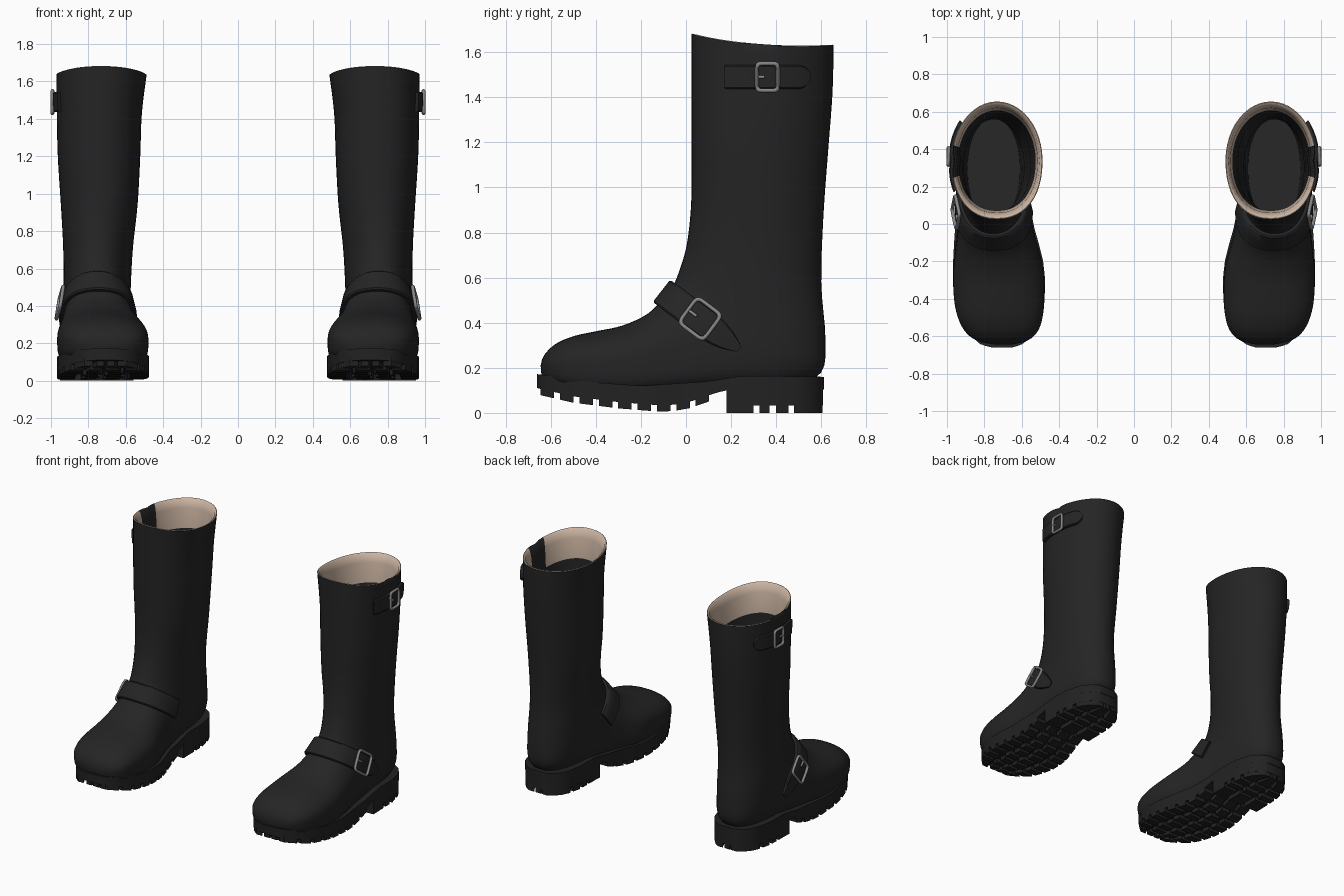
import bpy, bmesh, math
from mathutils import Vector
from mathutils.bvhtree import BVHTree

if "Cube" in bpy.data.objects:
    bpy.data.objects.remove(bpy.data.objects["Cube"])


def material(name, rgb, rough=0.6):
    m = bpy.data.materials.new(name)
    m.use_nodes = True
    m.diffuse_color = (*rgb, 1)
    node = m.node_tree.nodes["Principled BSDF"]
    node.inputs["Base Color"].default_value = (*rgb, 1)
    node.inputs["Roughness"].default_value = rough
    return m


leather = material("black leather", (0.018, 0.018, 0.018))
rubber = material("black rubber", (0.016, 0.016, 0.016))
lining = material("tan lining", (0.60, 0.46, 0.36))
steel = material("grey steel", (0.24, 0.24, 0.24))


def loft(bm, rings, closed=False):
    """Skin a list of equal rings; open lofts get end caps."""
    rows = [[bm.verts.new(p) for p in ring] for ring in rings]
    n = len(rows[0])
    pairs = list(zip(rows, rows[1:])) + ([(rows[-1], rows[0])] if closed else [])
    sides = [[bm.faces.new((a[i], a[(i + 1) % n], b[(i + 1) % n], b[i]))
              for i in range(n)] for a, b in pairs]
    if not closed:
        bm.faces.new(rows[0])
        bm.faces.new(rows[-1])
    return sides


def finish(bm, name, *mats, angle=40):
    """Turn a bmesh into an object mirrored to make the pair."""
    bmesh.ops.recalc_face_normals(bm, faces=bm.faces)
    mesh = bpy.data.meshes.new(name)
    bm.to_mesh(mesh)
    bm.free()
    for m in mats:
        mesh.materials.append(m)
    ob = bpy.data.objects.new(name, mesh)
    bpy.context.collection.objects.link(ob)
    ob.modifiers.new("pair", "MIRROR").use_mirror_merge = False
    bpy.ops.object.select_all(action="DESELECT")
    ob.select_set(True)
    bpy.context.view_layer.objects.active = ob
    bpy.ops.object.shade_smooth_by_angle(angle=math.radians(angle))
    return ob


# Upper: sections from toe to rim
# (front y, front z, back y, back z, half width, centre x, back squareness)
SECTIONS = [
    (-.645, .21, -.64, .15, .05, .70, 3), (-.63, .255, -.61, .13, .14, .705, 3),
    (-.58, .305, -.55, .11, .20, .71, 4), (-.50, .34, -.45, .09, .232, .717, 4),
    (-.40, .362, -.33, .08, .243, .722, 4), (-.28, .388, -.18, .08, .238, .727, 4),
    (-.17, .44, 0, .10, .208, .74, 4), (-.10, .51, .22, .11, .188, .748, 3.5),
    (-.055, .57, .46, .12, .18, .752, 3), (-.03, .63, .60, .18, .178, .753, 2.5),
    (0, .73, .618, .34, .18, .752, 2.2), (.018, .86, .60, .58, .187, .748, 2),
    (.025, 1.0, .61, .88, .205, .742, 2), (.025, 1.2, .632, 1.18, .22, .743, 2),
    (.025, 1.45, .65, 1.42, .228, .742, 2), (.025, 1.68, .655, 1.63, .243, .732, 2)]


def spline(t):
    i = min(int(t), len(SECTIONS) - 2)
    f = t - i
    a, b, c, d = (SECTIONS[max(0, min(len(SECTIONS) - 1, i + k))] for k in (-1, 0, 1, 2))
    return [q + f / 2 * (r - p + f * (2 * p - 5 * q + 4 * r - s + f * (3 * (q - r) + s - p)))
            for p, q, r, s in zip(a, b, c, d)]


def section(vals, scale=1, drop=0, count=48):
    fy, fz, by, bz, hw, cx, square = vals
    mid, half = Vector((cx, (fy + by) / 2, (fz + bz) / 2)), Vector((0, fy - by, fz - bz)) / 2
    ring = []
    for k in range(count):
        a = 2 * math.pi * k / count
        c, s = math.cos(a), math.sin(a)
        e = 2 / (2.25 if c > 0 else square)
        p = mid + half * (math.copysign(abs(c) ** e, c) * scale)
        p.x += math.copysign(abs(s) ** e, s) * hw * scale
        # soft dip of the rim and a gusset crease on the outer side
        high = max(0, (p.z - 1.35) / 0.3)
        p.z -= drop + 0.022 * s * s * high
        if s > 0:
            p.x -= 0.014 * high * math.exp(-((p.y - 0.34) / 0.035) ** 2)
        ring.append(p)
    return ring


STEPS = 4
LAST = len(SECTIONS) - 1
outer = [section(spline(i / STEPS)) for i in range(LAST * STEPS + 1)]
skin = bmesh.new()
loft(skin, outer)
bmesh.ops.recalc_face_normals(skin, faces=skin.faces)
surface = BVHTree.FromBMesh(skin)
skin.free()

rim = SECTIONS[-1]
inner = [section(rim, s, d) for s, d in ((.985, -.003), (.94, .005), (.89, .06), (.85, .2))]
inner += [section(spline(t), .86) for t in (13, 12, 11, 10.3)]
inner.append(section((.03, .32, .56, .24, .14, .75, 2.2)))
bm = bmesh.new()
sides = loft(bm, outer + inner)
for band in sides[len(outer) - 1:len(outer) + 3]:
    for f in band:
        c = f.calc_center_median()
        gusset = c.x > rim[5] and 0.26 < c.y < 0.41
        f.material_index = 0 if gusset else 1
finish(bm, "boot_upper", leather, lining, angle=50)

# Sole outline (y, inner x, outer x) and profile tables (y, z)
OUTLINE = [(-.66, .65, .76), (-.645, .60, .82), (-.6, .545, .868), (-.5, .497, .93), (-.4, .478, .958),
           (-.3, .475, .968), (-.2, .485, .967), (-.1, .51, .962), (0, .54, .955), (.2, .56, .95),
           (.4, .562, .945), (.52, .59, .915), (.58, .635, .87), (.612, .69, .81)]
WELT = [(-.66, .172), (-.4, .135), (-.2, .12), (.1, .14), (.25, .165), (.62, .16)]
TREAD = [(-.66, .082), (-.5, .045), (-.3, .02), (-.1, .004), (0, .015), (.1, .05), (.18, .075), (.62, .075)]


def lookup(table, y):
    y = max(table[0][0], min(table[-1][0], y))
    for a, b in zip(table, table[1:]):
        if y <= b[0]:
            f = (y - a[0]) / (b[0] - a[0])
            return [p + f * (q - p) for p, q in zip(a[1:], b[1:])]


def block(bm, y0, y1, bottom, top, f0=0, f1=1, n=1):
    """Slab following the sole outline between two y values and width fractions."""
    rings = []
    for i in range(n + 1):
        y = y0 + (y1 - y0) * (1 - math.cos(math.pi * i / n)) / 2
        x0, x1 = lookup(OUTLINE, y)
        xa, xb = x0 + (x1 - x0) * f0, x0 + (x1 - x0) * f1
        lo, hi = bottom(y), top(y)
        rings.append([(xa, y, lo), (xb, y, lo), (xb, y, hi), (xa, y, hi)])
    loft(bm, rings)


def tread(y):
    return lookup(TREAD, y)[0]


def base(y):
    return tread(y) + 0.028


bm = bmesh.new()
block(bm, -.66, .612, base, lambda y: lookup(WELT, y)[0], n=36)
finish(bm, "sole", rubber)

bm = bmesh.new()
block(bm, .18, .608, lambda y: .032, lambda y: .12, n=16)
finish(bm, "heel_block", rubber)

# Tread lugs under the forefoot and heel
bm = bmesh.new()
for row in range(9):
    y = -.645 + row * .086
    shift = .03 * (row % 2)
    for f0, f1 in ((0, .2), (.27 + shift, .46 + shift), (.53 + shift, .7 + shift), (.8, 1)):
        block(bm, y, y + .06, tread, lambda v: base(v) + .012, f0, f1)
finish(bm, "forefoot_lugs", rubber)

bm = bmesh.new()
for y0, y1 in ((.18, .3), (.325, .37), (.4, .455), (.48, .606)):
    for f0, f1 in ((0, .28), (.36, .64), (.72, 1)):
        block(bm, y0, y1, lambda v: 0, lambda v: .045, f0, f1, n=4)
finish(bm, "heel_lugs", rubber)


# Straps wrap the upper; buckles sit on the straps
def strap(name, centre, u, v, start, end, width, thick, buckle_at, size):
    centre, u, v = Vector(centre), Vector(u).normalized(), Vector(v).normalized()
    across = u.cross(v).normalized()

    def hit(degrees, offset):
        a = math.radians(degrees)
        ray = u * math.cos(a) + v * math.sin(a)
        spot = surface.ray_cast(centre + across * offset, ray)[0]
        return spot, ray

    bm = bmesh.new()
    rings = []
    count = 40
    for i in range(count + 1):
        t = i / count
        taper = 1 if t < .86 else math.sqrt(max(.08, 1 - ((t - .86) / .14) ** 2))
        half = width / 2 * taper
        lo, ray = hit(start + (end - start) * t, -half)
        hi, ray = hit(start + (end - start) * t, half)
        mid, ray = hit(start + (end - start) * t, 0)
        crown = max(mid, (lo + hi) / 2, key=lambda p: (p - centre).dot(ray))
        edge = (hi - lo) * .06
        rings.append([lo - ray * .01, hi - ray * .01, hi + ray * thick * .7, hi + ray * thick - edge,
                      crown + ray * thick, lo + ray * thick + edge, lo + ray * thick * .7])
    loft(bm, rings)
    finish(bm, name + "_strap", leather)

    # Buckle: rounded square frame with a short prong
    spot, ray = hit(buckle_at, 0)
    along = (hit(buckle_at + 12, 0)[0] - hit(buckle_at - 12, 0)[0]).normalized()
    up = (hit(buckle_at, width / 2)[0] - hit(buckle_at, -width / 2)[0]).normalized()
    out = along.cross(up).normalized()
    out *= math.copysign(1, out.dot(ray))
    spot = spot + out * (thick + .006)

    def tube(path_point, side, radius=.01):
        return [path_point + (side * math.cos(k * math.pi / 4) + out * math.sin(k * math.pi / 4)) * radius
                for k in range(8)]

    bm = bmesh.new()
    rings = []
    for k in range(32):
        a = 2 * math.pi * (k + .5) / 32
        c, s = math.cos(a), math.sin(a)
        radial = along * math.copysign(abs(c) ** .3, c) * size[0] + up * math.copysign(abs(s) ** .3, s) * size[1]
        rings.append(tube(spot + radial, radial.normalized()))
    loft(bm, rings, closed=True)
    loft(bm, [tube(spot + along * d * size[0], up, .007) for d in (-1, -.3)])
    finish(bm, name + "_buckle", steel, angle=50)


strap("ankle", (.75, .06, .415), (0, -.8, .6), (1, 0, 0), -105, 138, .125, .024, 92, (.068, .07))
strap("calf", (.73, .34, 1.49), (1, 0, 0), (0, 1, 0), -36, 47, .105, .02, 5, (.047, .06))
